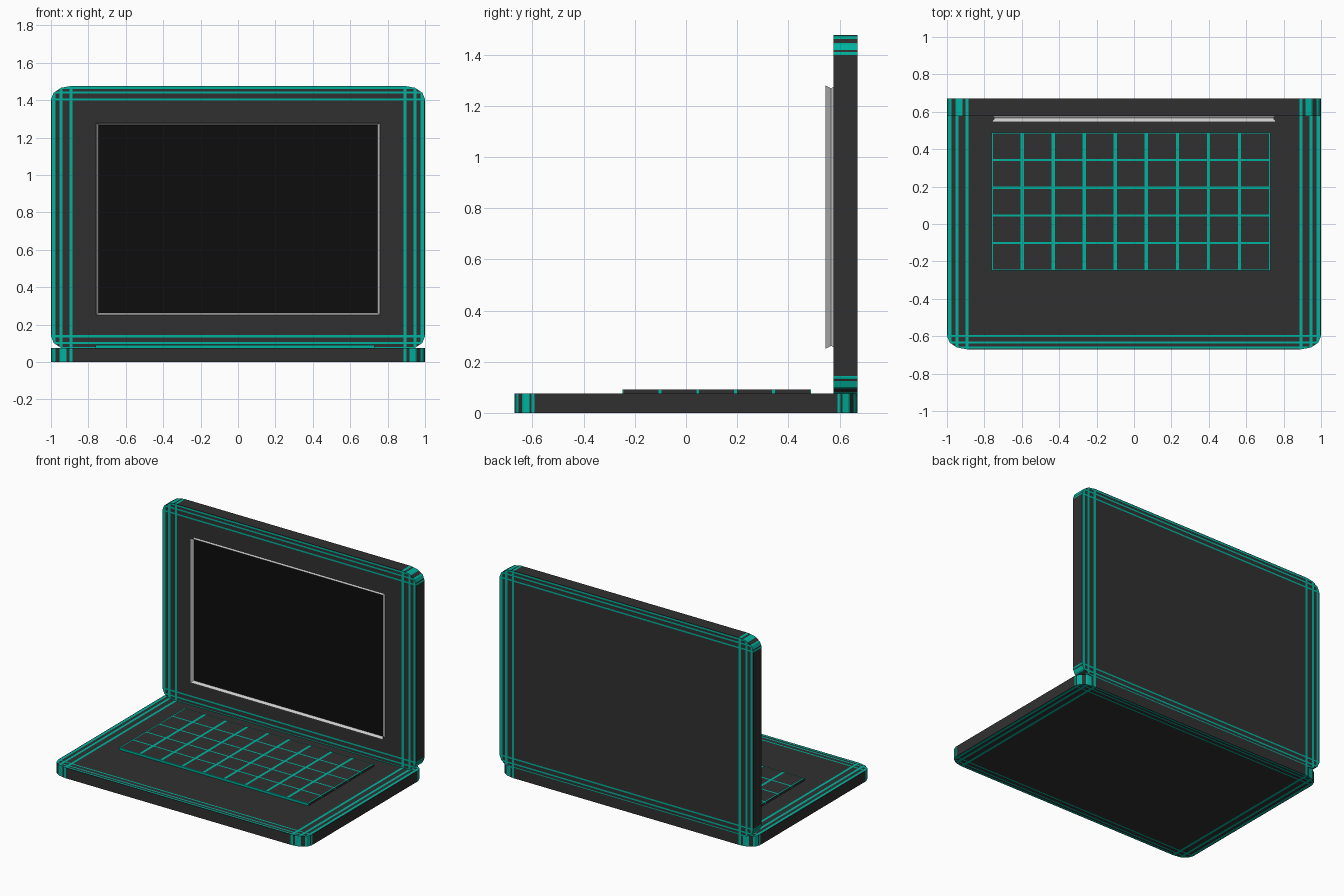
import bpy, bmesh
from math import sin, cos, pi, radians
from mathutils import Vector, Matrix

if "Cube" in bpy.data.objects:
    bpy.data.objects.remove(bpy.data.objects["Cube"])


def material(name, rgb):
    m = bpy.data.materials.new(name)
    m.diffuse_color = (*rgb, 1)
    m.use_nodes = True
    m.node_tree.nodes["Principled BSDF"].inputs["Base Color"].default_value = m.diffuse_color
    return m


DARK = material("dark_grey", (0.03, 0.03, 0.03))
TEAL = material("teal", (0.0, 0.45, 0.34))
BLACK = material("black", (0.004, 0.004, 0.004))
SILVER = material("silver", (0.6, 0.6, 0.6))


def finish(name, bm, mats):
    me = bpy.data.meshes.new(name)
    bm.to_mesh(me)
    bm.free()
    for m in mats:
        me.materials.append(m)
    ob = bpy.data.objects.new(name, me)
    bpy.context.collection.objects.link(ob)
    return ob


def striped_slab(name, outline, thick, bands, matrix):
    """Extrude an outline, cut it along bands (axis, low, high), paint the bands teal."""
    bm = bmesh.new()
    bottom = bm.faces.new([bm.verts.new((x, y, 0)) for x, y in outline])
    ext = bmesh.ops.extrude_face_region(bm, geom=[bottom])["geom"]
    bmesh.ops.translate(bm, vec=(0, 0, thick),
                        verts=[v for v in ext if isinstance(v, bmesh.types.BMVert)])
    bmesh.ops.recalc_face_normals(bm, faces=bm.faces)
    for axis, lo, hi in bands:
        normal = Vector((axis == 0, axis == 1, 0))
        for d in (lo, hi):
            bmesh.ops.bisect_plane(bm, geom=bm.verts[:] + bm.edges[:] + bm.faces[:],
                                   dist=1e-5, plane_co=normal * d, plane_no=normal)
    for f in bm.faces:
        c = f.calc_center_median()
        f.material_index = int(any(lo < c[a] < hi for a, lo, hi in bands))
    bm.transform(matrix)
    bmesh.ops.recalc_face_normals(bm, faces=bm.faces)
    return finish(name, bm, [DARK, TEAL])


def shell(name, hy, thick, matrix):
    """Case half: three-segment elliptical corners with teal bands along the corner edges."""
    hx, rx, ry = 1.0, 0.107, 0.072
    outline = []
    for q in range(4):
        sx, sy = ((1, 1), (-1, 1), (-1, -1), (1, -1))[q]
        for k in range(4):
            a = q * pi / 2 + k * pi / 6
            outline.append((sx * (hx - rx) + rx * cos(a), sy * (hy - ry) + ry * sin(a)))
    bands = []
    for axis, h, r, w in ((0, hx, rx, 0.009), (1, hy, ry, 0.0055)):
        for k in (0, 30, 60):
            p = h - r + r * sin(radians(k)) if k < 60 else h - r * (1 - cos(pi / 6))
            for s in (-1, 1):
                bands.append((axis, s * p - w, s * p + w))
    return striped_slab(name, outline, thick, bands, matrix)


# Case halves: flat base and upright lid
shell("base", 0.67, 0.075, Matrix())
shell("lid", 0.705, 0.093,
      Matrix.Translation((0, 0.67, 0.771)) @ Matrix.Rotation(pi / 2, 4, 'X'))

# Keyboard plate, 9 x 5 keys separated by teal bands
x0, x1, y0, y1 = -0.763, 0.73, -0.249, 0.489
bands = []
for axis, lo, hi, n, w in ((0, x0, x1, 9, 0.009), (1, y0, y1, 5, 0.0055)):
    for i in range(n + 1):
        p = lo + (hi - lo) * i / n
        bands.append((axis, max(lo, p - w), min(hi, p + w)))
striped_slab("keyboard", [(x0, y0), (x1, y0), (x1, y1), (x0, y1)], 0.017, bands,
             Matrix.Translation((0, 0, 0.074)))

# Screen: flared silver rim around a black panel
bm = bmesh.new()
loops = []
for y, hx, hz in ((0.545, 0.76, 0.514), (0.567, 0.745, 0.503), (0.579, 0.755, 0.511)):
    loops.append([bm.verts.new((sx * hx, y, 0.765 + sz * hz))
                  for sx, sz in ((-1, -1), (1, -1), (1, 1), (-1, 1))])
for a, b in zip(loops, loops[1:]):
    for i in range(4):
        j = (i + 1) % 4
        bm.faces.new((a[i], b[i], b[j], a[j])).normal_flip()
bm.faces.new(loops[1]).material_index = 1
for f in bm.faces[:4]:
    f.normal_update()
    # rim walls face the panel centre
    if f.normal.dot(Vector((0, 0.56, 0.765)) - f.calc_center_median()) < 0:
        f.normal_flip()
finish("screen", bm, [SILVER, BLACK])
